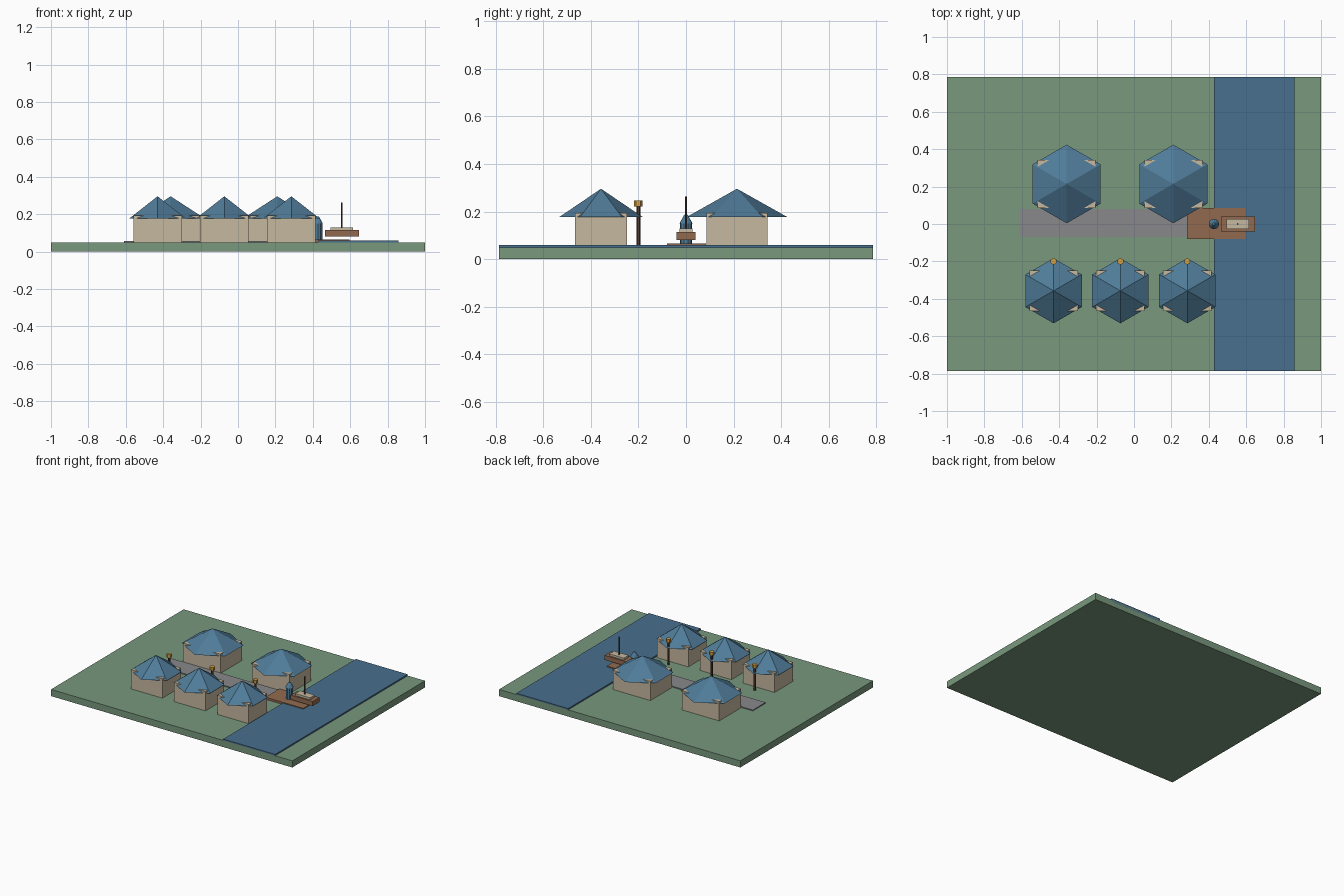
import bpy, math

if "Cube" in bpy.data.objects:
    bpy.data.objects.remove(bpy.data.objects["Cube"])

def lin(c):
    c /= 255
    return c / 12.92 if c <= 0.04045 else ((c + 0.055) / 1.055) ** 2.4

def mat(name, r, g, b):
    m = bpy.data.materials.new(name)
    m.diffuse_color = (lin(r), lin(g), lin(b), 1)
    m.use_nodes = True
    m.node_tree.nodes["Principled BSDF"].inputs["Base Color"].default_value = m.diffuse_color
    return m

GRASS = mat("grass green", 120, 152, 125)
WATER = mat("water blue", 72, 110, 141)
STONE = mat("path grey", 136, 137, 139)
WOOD = mat("dock brown", 145, 106, 80)
WALL = mat("wall cream", 198, 184, 160)
ROOF = mat("roof blue", 80, 124, 153)
POST = mat("dark wood", 88, 62, 46)
LAMP = mat("lantern gold", 212, 160, 66)

def box(name, x0, x1, y0, y1, z0, z1, m):
    bpy.ops.mesh.primitive_cube_add(size=1, location=((x0 + x1) / 2, (y0 + y1) / 2, (z0 + z1) / 2))
    o = bpy.context.object
    o.name = name
    o.scale = (x1 - x0, y1 - y0, z1 - z0)
    bpy.ops.object.transform_apply(location=False, rotation=False, scale=True)
    o.data.materials.append(m)
    return o

def cone(name, x, y, z0, z1, r0, r1, n, m):
    bpy.ops.mesh.primitive_cone_add(vertices=n, radius1=r0, radius2=r1, depth=z1 - z0,
                                    location=(x, y, (z0 + z1) / 2))
    o = bpy.context.object
    o.name = name
    o.data.materials.append(m)
    return o

def house(name, x, y, hx, hy, r):
    box(name + "_walls", x - hx, x + hx, y - hy, y + hy, 0.05, 0.194, WALL)
    cone(name + "_roof", x, y, 0.178, 0.296, r, 0, 6, ROOF)

# ground, river, path, dock
box("ground", -1, 1, -0.785, 0.785, 0, 0.05, GRASS)
box("river", 0.427, 0.857, -0.785, 0.785, 0.034, 0.06, WATER)
box("path", -0.61, 0.40, -0.07, 0.08, 0.045, 0.057, STONE)
box("dock", 0.283, 0.597, -0.08, 0.085, 0.045, 0.066, WOOD)

# back row: large houses
for x in (-0.36, 0.21):
    house("large_house", x, 0.214, 0.155, 0.128, 0.21)

# front row: small houses with a lantern behind each
for x in (-0.43, -0.073, 0.285):
    house("small_house", x, -0.357, 0.13, 0.109, 0.174)
    cone("lantern_post", x, -0.2, 0.05, 0.222, 0.008, 0.008, 6, POST)
    cone("lantern", x, -0.2, 0.222, 0.246, 0.018, 0.018, 6, LAMP)

# bollard on the dock with a tapered cap
cone("bollard_body", 0.427, 0, 0.06, 0.15, 0.025, 0.025, 10, ROOF)
cone("bollard_cap", 0.427, 0, 0.15, 0.187, 0.028, 0.007, 10, ROOF)

# boat
box("boat_hull", 0.465, 0.647, -0.04, 0.04, 0.081, 0.115, WOOD)
box("boat_deck", 0.495, 0.616, -0.028, 0.028, 0.115, 0.13, WALL)
cone("boat_mast", 0.555, 0, 0.115, 0.263, 0.005, 0.005, 6, POST)
